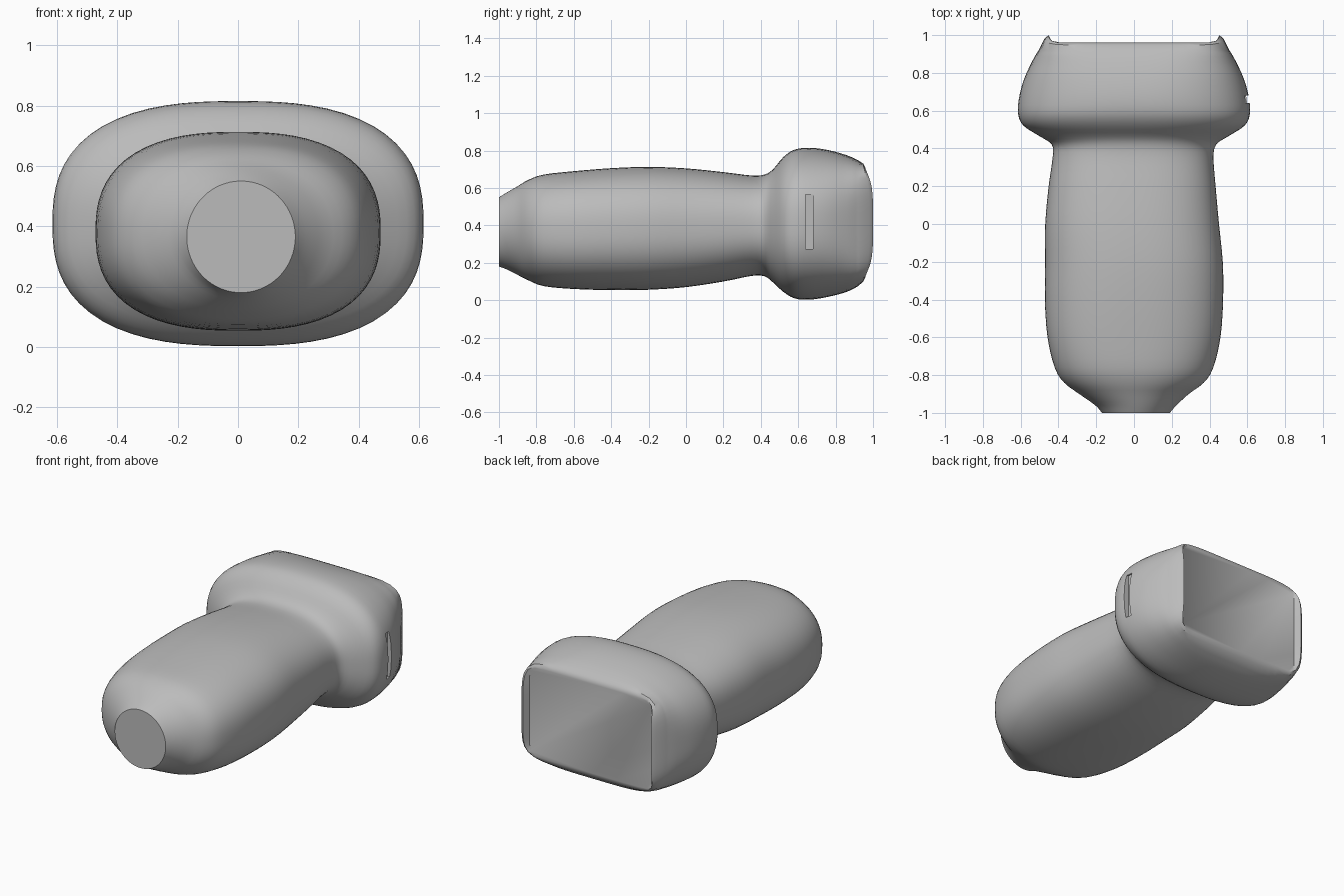
import bpy, bmesh, math

if "Cube" in bpy.data.objects:
    bpy.data.objects.remove(bpy.data.objects["Cube"], do_unlink=True)

SIDES = 72

# One plain grey material
grey = bpy.data.materials.new("plain grey")
grey.use_nodes = True
grey.diffuse_color = (0.5, 0.5, 0.5, 1)
grey.node_tree.nodes["Principled BSDF"].inputs["Base Color"].default_value = (0.5, 0.5, 0.5, 1)

# Cross-sections: y, centre x, half width, bottom z, top z, squareness
SECTIONS = [
    (-1.00, 0.01, 0.18, 0.18, 0.55, 2.0),
    (-0.96, 0.01, 0.215, 0.165, 0.575, 2.0),
    (-0.90, 0.00, 0.29, 0.135, 0.61, 2.1),
    (-0.84, 0.00, 0.37, 0.105, 0.645, 2.25),
    (-0.76, 0.00, 0.42, 0.075, 0.672, 2.4),
    (-0.60, 0.00, 0.458, 0.06, 0.69, 2.5),
    (-0.40, 0.00, 0.472, 0.054, 0.706, 2.5),
    (-0.20, 0.00, 0.47, 0.056, 0.713, 2.5),
    (0.00, -0.01, 0.46, 0.07, 0.705, 2.5),
    (0.20, -0.01, 0.442, 0.10, 0.685, 2.5),
    (0.35, -0.005, 0.426, 0.13, 0.667, 2.5),
    (0.42, 0.00, 0.435, 0.128, 0.672, 2.5),
    (0.465, 0.00, 0.50, 0.095, 0.70, 2.5),
    (0.52, 0.00, 0.585, 0.045, 0.765, 2.55),
    (0.58, 0.00, 0.613, 0.01, 0.805, 2.6),
    (0.66, 0.00, 0.61, 0.003, 0.815, 2.6),
    (0.76, 0.00, 0.585, 0.018, 0.803, 2.8),
    (0.86, 0.00, 0.54, 0.045, 0.775, 3.4),
    (0.92, 0.00, 0.505, 0.075, 0.748, 4.5),
]


def smooth_sections(rows, steps=3):
    """Catmull-Rom interpolation between the sections."""
    out = []
    for i in range(len(rows) - 1):
        a, b, c, d = (rows[max(0, min(len(rows) - 1, i + k))] for k in (-1, 0, 1, 2))
        for s in range(steps):
            t = s / steps
            out.append(tuple(
                0.5 * (2 * q + (r - p) * t + (2 * p - 5 * q + 4 * r - w) * t * t
                       + (3 * q - p - 3 * r + w) * t ** 3)
                for p, q, r, w in zip(a, b, c, d)))
    return out + [rows[-1]]


def add_ring(bm, y, cx, hw, low, high, n, lip=0.0):
    """Superellipse ring; lip pushes its left and right sides backwards."""
    verts = []
    for i in range(SIDES):
        a = 2 * math.pi * (i + 0.5) / SIDES
        c, s = math.cos(a), math.sin(a)
        r = (abs(c) ** n + abs(s) ** n) ** (-1 / n)
        u, v = r * c, r * s
        push = lip * abs(u) ** 8 * max(0, 1 - abs(v) ** 4)
        verts.append(bm.verts.new((cx + hw * u, y + push,
                                   (low + high) / 2 + (high - low) / 2 * v)))
    return verts


# Handle and head as one lofted body
bm = bmesh.new()
rings = [add_ring(bm, *row) for row in smooth_sections(SECTIONS)]
# Rear rim with raised side lips, then the flat recessed back
rings.append(add_ring(bm, 0.948, 0, 0.475, 0.10, 0.73, 7, 0.032))
rings.append(add_ring(bm, 0.958, 0, 0.452, 0.12, 0.712, 10, 0.042))
rings.append(add_ring(bm, 0.960, 0, 0.432, 0.13, 0.70, 14))
for r0, r1 in zip(rings, rings[1:]):
    for i in range(SIDES):
        j = (i + 1) % SIDES
        bm.faces.new((r0[i], r0[j], r1[j], r1[i]))
bm.faces.new(rings[0])
bm.faces.new(rings[-1])
bmesh.ops.recalc_face_normals(bm, faces=bm.faces)
mesh = bpy.data.meshes.new("handle_body")
bm.to_mesh(mesh)
bm.free()
body = bpy.data.objects.new("handle_body", mesh)
bpy.context.collection.objects.link(body)
mesh.materials.append(grey)

# Narrow upright slot in the left side of the head
bpy.ops.mesh.primitive_cube_add(size=1, location=(0.63, 0.66, 0.42))
cutter = bpy.context.object
cutter.name = "slot_cutter"
cutter.scale = (0.10, 0.04, 0.29)
cutter.data.materials.append(grey)
cutter.hide_render = True
cutter.display_type = 'WIRE'
cut = body.modifiers.new("side_slot", 'BOOLEAN')
cut.operation = 'DIFFERENCE'
cut.object = cutter
cut.solver = 'EXACT'

# Apply the cut, then shade smooth
bpy.ops.object.select_all(action='DESELECT')
body.select_set(True)
bpy.context.view_layer.objects.active = body
bpy.ops.object.modifier_apply(modifier="side_slot")
bpy.data.objects.remove(cutter, do_unlink=True)
bpy.ops.object.shade_smooth_by_angle(angle=math.radians(35))
